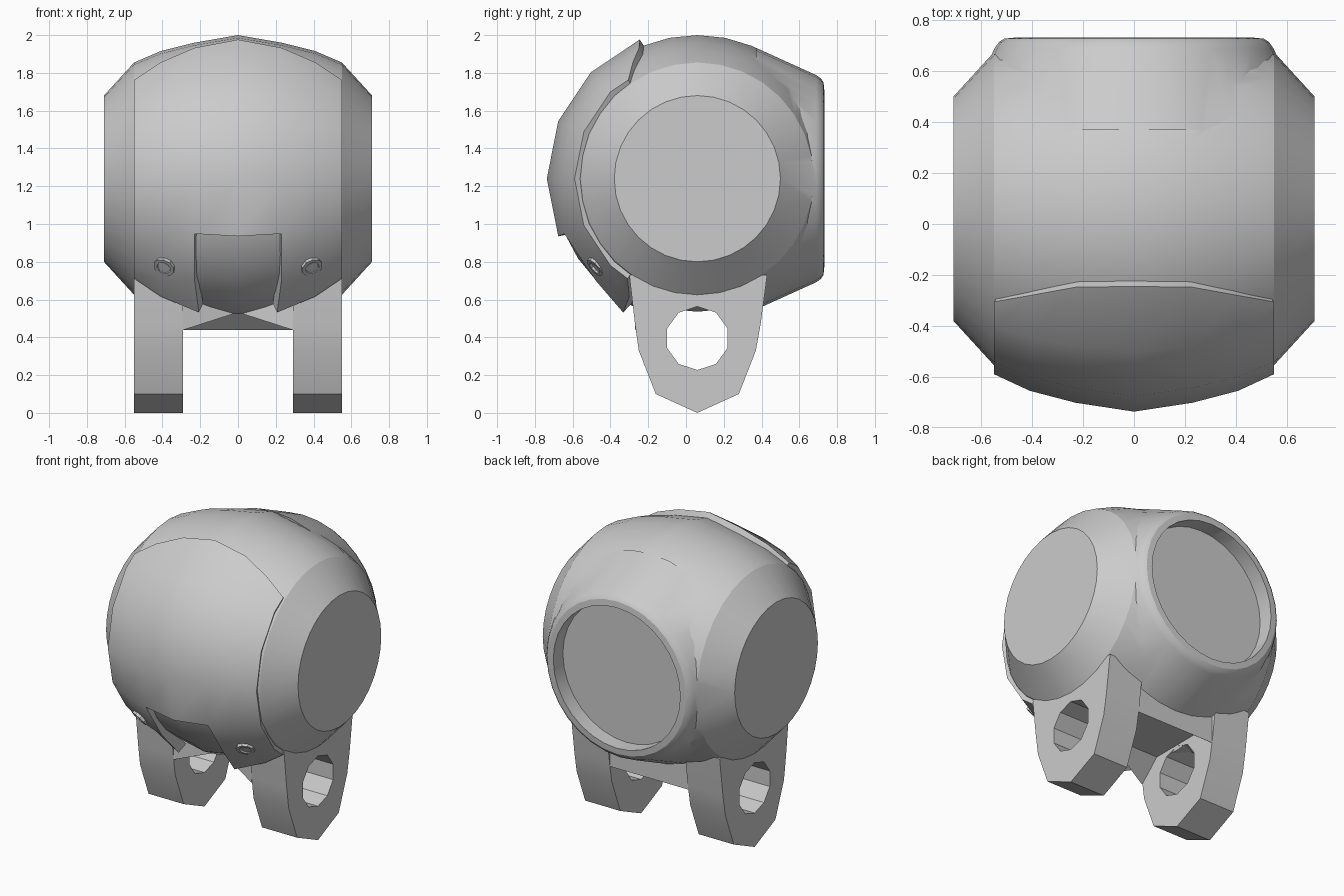
import bpy, bmesh
from math import sin, cos, radians, pi
from mathutils import Vector

if "Cube" in bpy.data.objects:
    bpy.data.objects.remove(bpy.data.objects["Cube"], do_unlink=True)

CY, CZ = 0.06, 1.24          # axis of the round head
grey = bpy.data.materials.new("plain_grey")
grey.use_nodes = True
grey.diffuse_color = (0.6, 0.6, 0.6, 1)
grey.node_tree.nodes["Principled BSDF"].inputs["Base Color"].default_value = (0.6, 0.6, 0.6, 1)


def finish(name, bm):
    bmesh.ops.recalc_face_normals(bm, faces=bm.faces)
    mesh = bpy.data.meshes.new(name)
    bm.to_mesh(mesh)
    bm.free()
    mesh.materials.append(grey)
    ob = bpy.data.objects.new(name, mesh)
    bpy.context.collection.objects.link(ob)
    return ob


def loft(name, rings):
    """Closed solid through a list of equal-length rings."""
    bm = bmesh.new()
    vs = [[bm.verts.new(p) for p in r] for r in rings]
    n = len(vs[0])
    for a, b in zip(vs, vs[1:]):
        for i in range(n):
            bm.faces.new((a[i], a[(i + 1) % n], b[(i + 1) % n], b[i]))
    bm.faces.new(vs[0])
    bm.faces.new(vs[-1])
    return finish(name, bm)


def ring_x(x, r, n, cz=CZ):
    return [(x, CY + r * sin(2 * pi * i / n), cz + r * cos(2 * pi * i / n)) for i in range(n)]


def ring_y(y, r, n):
    return [(r * sin(2 * pi * i / n), y, CZ + r * cos(2 * pi * i / n)) for i in range(n)]


def apply_mods(ob):
    dg = bpy.context.evaluated_depsgraph_get()
    mesh = bpy.data.meshes.new_from_object(ob.evaluated_get(dg))
    ob.modifiers.clear()
    ob.data = mesh


def boolean(ob, other, op):
    m = ob.modifiers.new(op, "BOOLEAN")
    m.object, m.operation, m.solver = other, op, "EXACT"
    apply_mods(ob)
    bpy.data.objects.remove(other, do_unlink=True)


def smooth(ob, angle):
    bpy.ops.object.select_all(action="DESELECT")
    ob.select_set(True)
    bpy.context.view_layer.objects.active = ob
    bpy.ops.object.shade_smooth_by_angle(angle=radians(angle))


def channel():
    """Cutter for the arched gap between the lugs."""
    section = [(-0.29, 0.42), (-0.13, 0.57), (0.25, 0.57), (0.41, 0.42), (0.41, 0.2), (-0.29, 0.2)]
    return loft("channel_cut", [[(x, y, z) for y, z in section] for x in (-0.292, 0.292)])


# Round head with flat side discs and a recessed rear opening
half = [(0.71, 0.44), (0.55, 0.615), (0.41, 0.675), (0.23, 0.72)]
profile = [(-x, r) for x, r in half] + [(0, 0.76)] + half[::-1]
head = loft("head_shell", [ring_x(x, r, 32) for x, r in profile])
rear = loft("rear_collar", [ring_y(y, r, 32) for y, r in
                            [(0.37, 0.693), (0.69, 0.548), (0.715, 0.53),
                             (0.728, 0.51), (0.735, 0.44)]])
boolean(head, rear, "UNION")
boolean(head, loft("rear_cut", [ring_y(y, 0.47, 32) for y in (0.63, 1.0)]), "DIFFERENCE")
boolean(head, channel(), "DIFFERENCE")
smooth(head, 24)

# Curved face plate with a notch at the lower middle:
# x, radius, top angle, bottom angle, bottom radius
columns = [(0, 0.797, 67.5, 61, 0.8), (0.23, 0.762, 66, 61, 0.81),
           (0.41, 0.715, 61, 60, 0.72), (0.55, 0.65, 55, 55, 0.645)]
columns = [(-c[0], *c[1:]) for c in columns[:0:-1]] + columns
bm = bmesh.new()
grid = []
for x, r, top, bottom, low_r in columns:
    col = []
    for a in (-bottom, -45, -22.5, 0, 22.5, 45, top):
        low = a == -bottom
        rr = low_r if low else r * cos(radians(11.25)) / cos(radians(a % 22.5 - 11.25))
        xx = x * 0.9 if low and abs(x) == 0.23 else x
        col.append(bm.verts.new((xx, CY - rr * cos(radians(a)), CZ + rr * sin(radians(a)))))
    grid.append(col)
for i in range(len(grid) - 1):
    for j in range(6):
        if i in (2, 3) and j < 2:
            continue
        bm.faces.new((grid[i][j], grid[i + 1][j], grid[i + 1][j + 1], grid[i][j + 1]))
for v in [v for v in bm.verts if not v.link_faces]:
    bm.verts.remove(v)
plate = finish("face_plate", bm)
if sum(p.normal.y for p in plate.data.polygons) > 0:
    plate.data.flip_normals()
solid = plate.modifiers.new("thickness", "SOLIDIFY")
solid.thickness, solid.offset = 0.07, -1
apply_mods(plate)
smooth(plate, 30)

# Small ringed studs low on the face plate
for side, label in ((1, "left"), (-1, "right")):
    n = Vector((side * 0.35, -cos(radians(42)), -sin(radians(42)))).normalized()
    centre = Vector((side * 0.39, CY - 0.71 * cos(radians(41)), CZ - 0.71 * sin(radians(41))))
    u = n.cross(Vector((1, 0, 0))).normalized()
    w = n.cross(u)
    loft("stud_" + label, [
        [centre + n * d + (u * cos(k * pi / 5) + w * sin(k * pi / 5)) * r for k in range(10)]
        for r, d in [(0.058, -0.03), (0.058, 0.012), (0.038, 0.012), (0.035, 0.0)]])

# Mounting lugs with a ten-sided hole
outline = [(-0.30, 0.73), (-0.27, 0.47), (-0.25, 0.33), (-0.16, 0.10), (0.06, 0),
           (0.28, 0.10), (0.37, 0.33), (0.395, 0.47), (0.43, 0.73)]
for side, label in ((1, "left"), (-1, "right")):
    lug = loft("lug_" + label, [[(side * x, y, z) for y, z in outline] for x in (0.29, 0.55)])
    hole = loft("hole_cut", [ring_x(side * x, 0.168, 10, 0.395) for x in (0.2, 0.65)])
    boolean(lug, hole, "DIFFERENCE")
    smooth(lug, 30)

# Cross bridge between the lugs: front drawn in at the middle, underside arched
plan = [(0.29, -0.27), (0, -0.17), (-0.29, -0.27), (-0.29, 0.39), (0.29, 0.39)]
bridge = loft("cross_bridge", [[(x, y, z) for x, y in plan] for z in (0.44, 0.64)])
boolean(bridge, channel(), "DIFFERENCE")
